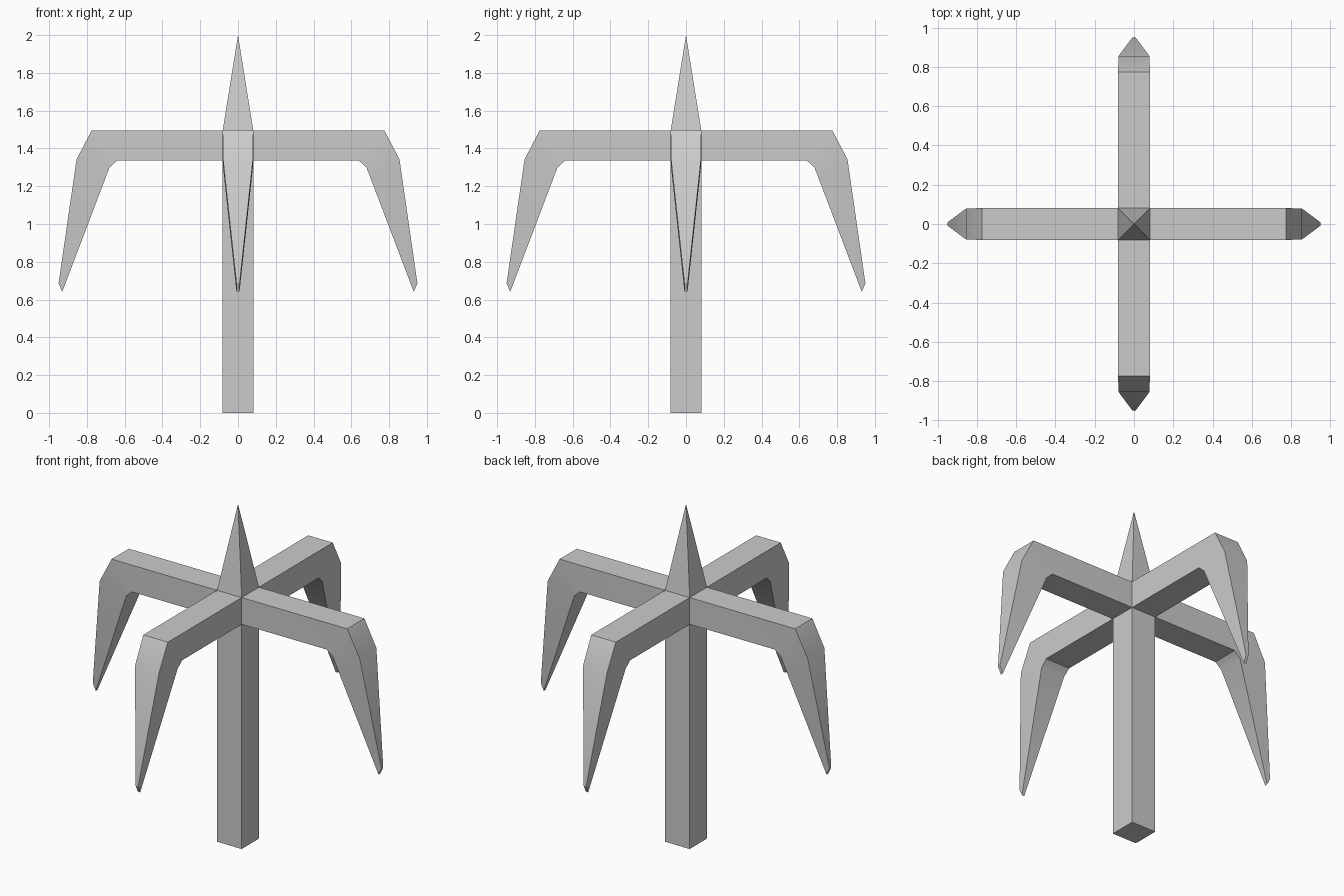
import bpy, bmesh
from math import radians
from mathutils import Vector

if "Cube" in bpy.data.objects:
    bpy.data.objects.remove(bpy.data.objects["Cube"])

HALF = 0.081                 # half width of post and arms
Z_LOW, Z_TOP = 1.336, 1.495  # underside and top of the arms

# Arm sections: (outer reach, outer z), (inner reach, inner z), half width
SECTIONS = [
    ((0.775, Z_TOP), (0.64, Z_LOW), HALF),
    ((0.855, 1.342), (0.68, 1.30), 0.079),
    ((0.95, 0.684), (0.93, 0.642), 0.008),
]


def extrude(bm, face):
    return bmesh.ops.extrude_discrete_faces(bm, faces=[face])["faces"][0]


def grow_arm(bm, face, out):
    """Extrude a hub side through the sections into a hooked claw."""
    side = Vector((-out.y, out.x, 0))
    for outer, inner, half in SECTIONS:
        face = extrude(bm, face)
        mid = face.calc_center_median().z
        for v in face.verts:
            reach, z = outer if v.co.z > mid else inner
            sign = 1 if v.co.dot(side) > 0 else -1
            v.co = out * reach + side * sign * half + Vector((0, 0, z))


bm = bmesh.new()

# Hub block where the arms cross
bmesh.ops.create_cube(bm, size=1)
for v in bm.verts:
    v.co = (v.co.x * 2 * HALF, v.co.y * 2 * HALF, Z_TOP if v.co.z > 0 else Z_LOW)
bm.normal_update()

for face in list(bm.faces):
    n = Vector([round(c) for c in face.normal])
    if n.z > 0:
        # Spike on top
        tip = bmesh.ops.poke(bm, faces=[face])["verts"][0]
        tip.co = (0, 0, 2.0)
    elif n.z < 0:
        # Square post down to the ground
        for v in extrude(bm, face).verts:
            v.co.z = 0
    else:
        # Four hooked arms
        grow_arm(bm, face, n)

bmesh.ops.recalc_face_normals(bm, faces=bm.faces[:])
mesh = bpy.data.meshes.new("clawed_post")
bm.to_mesh(mesh)
bm.free()

post = bpy.data.objects.new("clawed_post", mesh)
bpy.context.collection.objects.link(post)
bpy.context.view_layer.objects.active = post
post.select_set(True)
bpy.ops.object.shade_smooth_by_angle(angle=radians(30))
